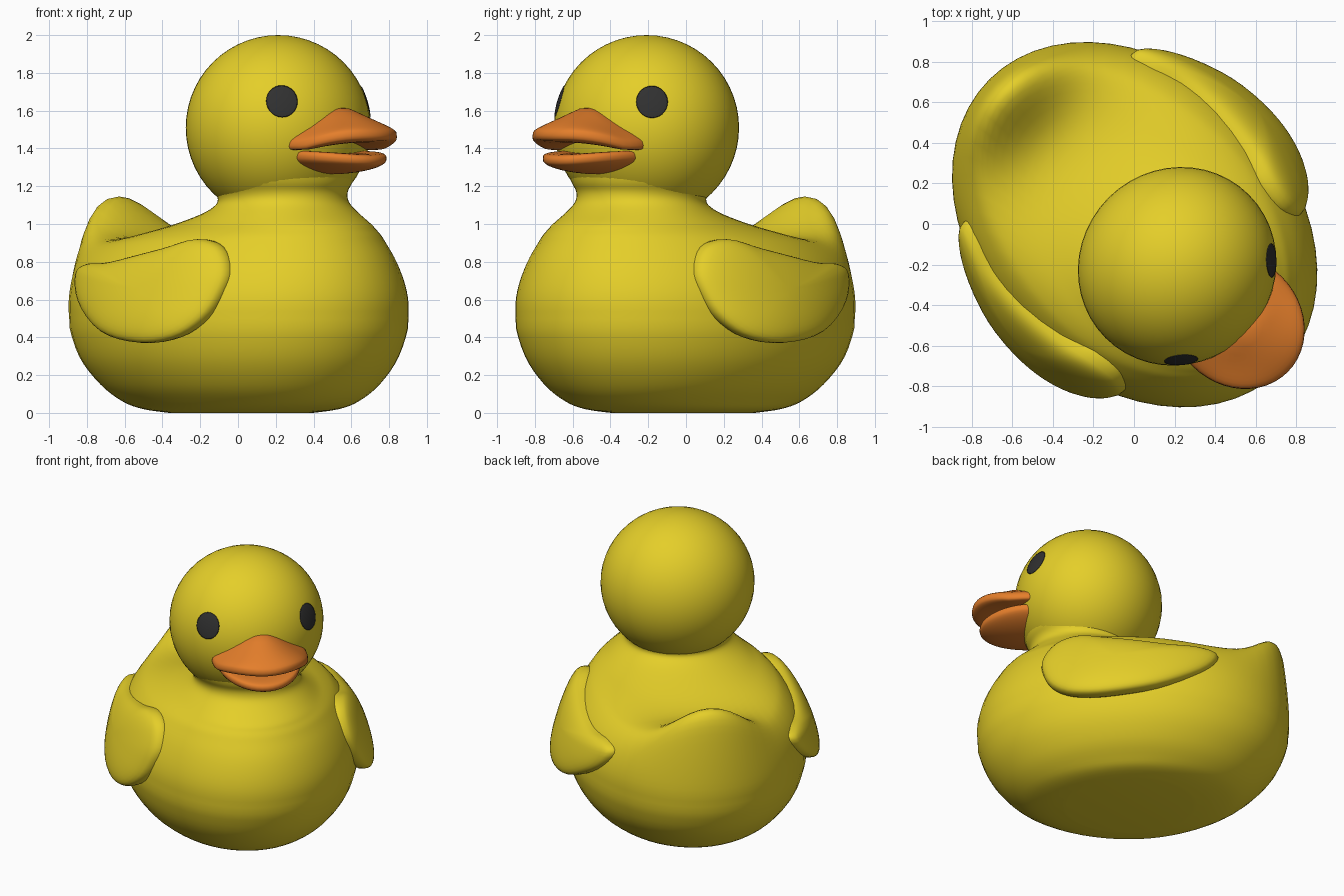
import bpy, bmesh, math
from mathutils import Vector

cube = bpy.data.objects.get("Cube")
if cube:
    bpy.data.objects.remove(cube)


def material(name, rgb):
    m = bpy.data.materials.new(name)
    m.use_nodes = True
    m.diffuse_color = (*rgb, 1)
    m.node_tree.nodes["Principled BSDF"].inputs["Base Color"].default_value = (*rgb, 1)
    return m


YELLOW = material("yellow", (0.78, 0.62, 0.022))
ORANGE = material("orange", (0.78, 0.21, 0.024))
BLACK = material("black", (0.03, 0.03, 0.03))


def place(f, s, z):
    """Forward, left, up -> world: the duck looks diagonally towards +x -y."""
    return Vector(((f + s) * math.sqrt(0.5), (s - f) * math.sqrt(0.5), z))


def finish(name, bm, mat):
    bmesh.ops.recalc_face_normals(bm, faces=bm.faces)
    mesh = bpy.data.meshes.new(name)
    bm.to_mesh(mesh)
    bm.free()
    mesh.materials.append(mat)
    mesh.polygons.foreach_set("use_smooth", [True] * len(mesh.polygons))
    ob = bpy.data.objects.new(name, mesh)
    bpy.context.collection.objects.link(ob)
    return ob


def shaped_sphere(name, mat, shape, segments=48, rings=28):
    """Unit sphere whose points are moved by shape(x, y, z) -> forward, left, up."""
    bm = bmesh.new()
    bmesh.ops.create_uvsphere(bm, u_segments=segments, v_segments=rings, radius=1)
    for v in bm.verts:
        v.co = place(*shape(*v.co))
    return finish(name, bm, mat)


def catmull(a, b, c, d, t):
    return tuple(0.5 * (2 * q + (r - p) * t + (2 * p - 5 * q + 4 * r - w) * t * t
                        + (3 * q - p - 3 * r + w) * t ** 3) for p, q, r, w in zip(a, b, c, d))


def bump(x, width, power=2):
    return math.exp(-abs(x / width) ** power)


def puff(z):
    """Fuller, blunter rim than a plain ellipse."""
    return math.copysign(abs(z) ** 0.65, z)


# Body: rings of height, front, back, half width, middle
RINGS = [
    (0.0, 0.44, -0.38, 0.35, 0.0), (0.02, 0.60, -0.54, 0.46, 0.0),
    (0.06, 0.73, -0.68, 0.53, 0.0), (0.15, 0.85, -0.81, 0.635, 0.0),
    (0.30, 0.96, -0.94, 0.73, 0.0), (0.50, 1.025, -1.01, 0.778, 0.0),
    (0.65, 1.02, -1.015, 0.765, 0.0), (0.80, 0.97, -0.99, 0.705, 0.0),
    (0.90, 0.91, -0.95, 0.63, 0.05), (0.94, 0.885, -0.83, 0.58, 0.12),
    (0.97, 0.86, -0.60, 0.53, 0.18), (1.0, 0.835, -0.36, 0.475, 0.25),
    (1.05, 0.76, -0.13, 0.41, 0.32), (1.10, 0.70, -0.02, 0.36, 0.34),
    (1.14, 0.68, -0.01, 0.347, 0.33), (1.18, 0.68, -0.03, 0.36, 0.32),
    (1.22, 0.70, -0.075, 0.39, 0.31), (1.28, 0.71, -0.11, 0.42, 0.30),
]
STEPS, SIDES = 4, 56


def build_body():
    last = len(RINGS) - 1
    rows = []
    for i in range(last):
        four = [RINGS[min(max(i + k, 0), last)] for k in (-1, 0, 1, 2)]
        rows += [catmull(*four, j / STEPS) for j in range(STEPS)]
    rows.append(RINGS[-1])
    bm = bmesh.new()
    loops = []
    for z, front, back, half, mid in rows:
        loop = []
        for k in range(SIDES):
            a = math.tau * k / SIDES
            c = math.cos(a)
            f = mid + c * (front - mid if c > 0 else mid - back)
            s = half * math.sin(a)
            # Raise the tail at the rear and hollow the back before it
            w = min(max((z - 0.6) / 0.3, 0), 1)
            tail = 0.25 * bump(f + 0.91, 0.18) * bump(s, 0.32, 2.4)
            hollow = 0.06 * bump(f + 0.5, 0.27) * bump(s, 0.55)
            lift = w * w * (3 - 2 * w) * (tail - hollow)
            loop.append(bm.verts.new(place(f, s, z + lift)))
        loops.append(loop)
    for low, high in zip(loops, loops[1:]):
        for k in range(SIDES):
            n = (k + 1) % SIDES
            bm.faces.new((low[k], low[n], high[n], high[k]))
    bm.faces.new(loops[0])
    bm.faces.new(loops[-1])
    # Soften the shoulders and tail
    soft = [v for loop in loops[STEPS * 5:-1] for v in loop]
    for _ in range(5):
        bmesh.ops.smooth_vert(bm, verts=soft, factor=0.5,
                              use_axis_x=True, use_axis_y=True, use_axis_z=True)
    return finish("body", bm, YELLOW)


build_body()

# Head
HEAD = Vector((0.298, 0.003, 1.51))
HEAD_R = Vector((0.479, 0.5, 0.49))
shaped_sphere("head", YELLOW, lambda x, y, z: HEAD + HEAD_R * Vector((x, y, z)))

# Wings: outline as forward, up, around a centre
WING = [(-0.6, 0.74), (-0.5, 0.79), (-0.28, 0.80), (0.1, 0.87), (0.31, 0.92),
        (0.46, 0.88), (0.54, 0.76), (0.535, 0.64), (0.47, 0.5), (0.33, 0.4),
        (0.1, 0.37), (-0.22, 0.43), (-0.5, 0.59)]
WING_MID = Vector((0.05, 0.65))


def wing(side):
    def shape(x, y, z):
        n = len(WING)
        t = (math.atan2(y, x) / math.tau) % 1.0 * n
        i = int(t)
        edge = Vector(catmull(*[WING[(i + k) % n] for k in (-1, 0, 1, 2)], t - i))
        f, up = WING_MID + (edge - WING_MID) * math.hypot(x, y)
        out = 0.725 - 0.3 * f * f - 0.33 * (up - 0.65) + 0.105 * puff(z)
        return f, side * out, up
    return shape


# Eyes: thin ovals wrapped on the head
def eye(f, s):
    normal = Vector((f, s, 0.137)).normalized()
    across = Vector((0, 0, 1)).cross(normal).normalized()
    up = normal.cross(across)

    def shape(x, y, z):
        p = normal * 0.48 + across * (0.083 * x) + up * (0.088 * y)
        unit = Vector([a / r for a, r in zip(p, HEAD_R)]).normalized()
        return HEAD + HEAD_R * unit * (1.004 + 0.005 * z)
    return shape


for label, side, spot in (("left", 1, (0.31, 0.35)), ("right", -1, (0.335, -0.307))):
    shaped_sphere(label + "_wing", YELLOW, wing(side), 52, 24)
    shaped_sphere(label + "_eye", BLACK, eye(*spot), 28, 8)


# Bill: two flattened lobes, the upper one with a crest
def upper_bill(x, y, z):
    f, s = 0.70 + 0.352 * x, 0.312 * y
    root = min(max((1.06 - f) / 0.28, 0), 1)
    crest = 0.09 * root * bump(s, 0.18) * (1 if z > 0 else 0.3)
    return f, s + 0.02, 1.468 - 0.055 * y * y * root + 0.058 * puff(z) + crest


def lower_bill(x, y, z):
    rise = 0.045 * y * y + 0.02 * max(x, 0) ** 2
    return 0.66 + 0.342 * x, 0.265 * y + 0.02, 1.318 + rise + 0.055 * puff(z)


shaped_sphere("upper_bill", ORANGE, upper_bill, 48, 24)
shaped_sphere("lower_bill", ORANGE, lower_bill, 48, 24)
